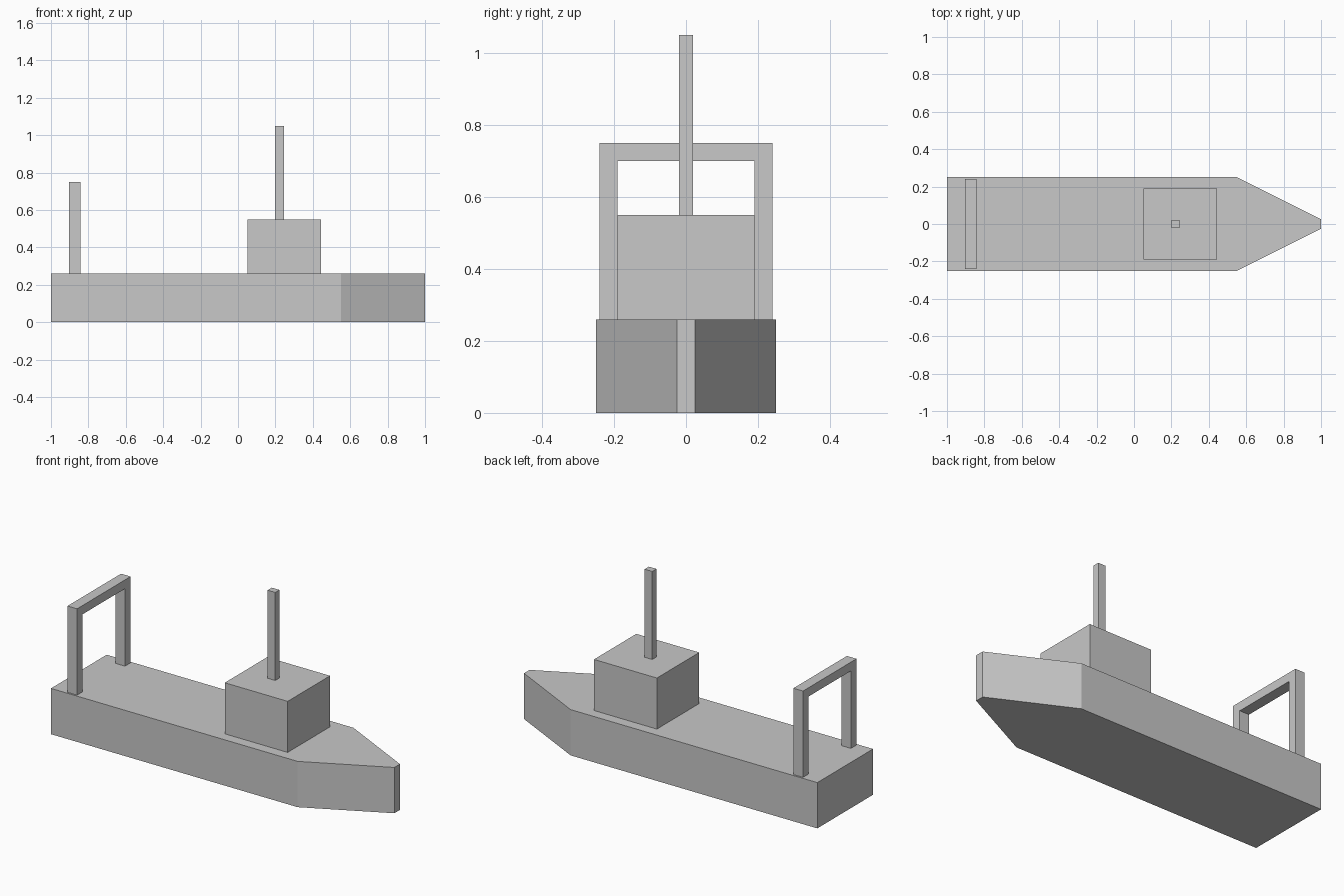
import bpy
import bmesh

cube = bpy.data.objects.get("Cube")
if cube:
    bpy.data.objects.remove(cube, do_unlink=True)

# Single paint colour
grey = bpy.data.materials.new("light_grey")
grey.use_nodes = True
colour = (0.58, 0.58, 0.58, 1)
grey.diffuse_color = colour
grey.node_tree.nodes["Principled BSDF"].inputs["Base Color"].default_value = colour


def prism(name, outline, axis, low, high):
    """Extrude a 2D outline along axis 'x' (outline in y, z) or 'z' (outline in x, y)."""
    bm = bmesh.new()
    place = (lambda a, b: (low, a, b)) if axis == "x" else (lambda a, b: (a, b, low))
    face = bm.faces.new([bm.verts.new(place(a, b)) for a, b in outline])
    grown = bmesh.ops.extrude_face_region(bm, geom=[face])["geom"]
    moved = [v for v in grown if isinstance(v, bmesh.types.BMVert)]
    depth = high - low
    bmesh.ops.translate(bm, verts=moved, vec=(depth, 0, 0) if axis == "x" else (0, 0, depth))
    bmesh.ops.recalc_face_normals(bm, faces=bm.faces)
    mesh = bpy.data.meshes.new(name)
    bm.to_mesh(mesh)
    bm.free()
    mesh.materials.append(grey)
    obj = bpy.data.objects.new(name, mesh)
    bpy.context.collection.objects.link(obj)
    return obj


def mirrored(half):
    """Complete a half outline by reflecting its second coordinate."""
    return half + [(a, -b) for a, b in reversed(half)]


deck = 0.26

# Hull with tapered, blunt bow
prism("hull", mirrored([(-1, 0.25), (0.55, 0.25), (1, 0.025)]), "z", 0, deck)

# Wheelhouse and mast
prism("wheelhouse", mirrored([(0.05, 0.19), (0.445, 0.19)]), "z", deck, 0.55)
prism("mast", mirrored([(0.199, 0.019), (0.247, 0.019)]), "z", 0.55, 1.05)

# Stern gantry: one arch profile
arch_half = [(0.19, 0.70), (0.19, deck), (0.24, deck), (0.24, 0.75)]
arch = arch_half + [(-y, z) for y, z in reversed(arch_half)]
prism("stern_gantry", arch, "x", -0.903, -0.843)
